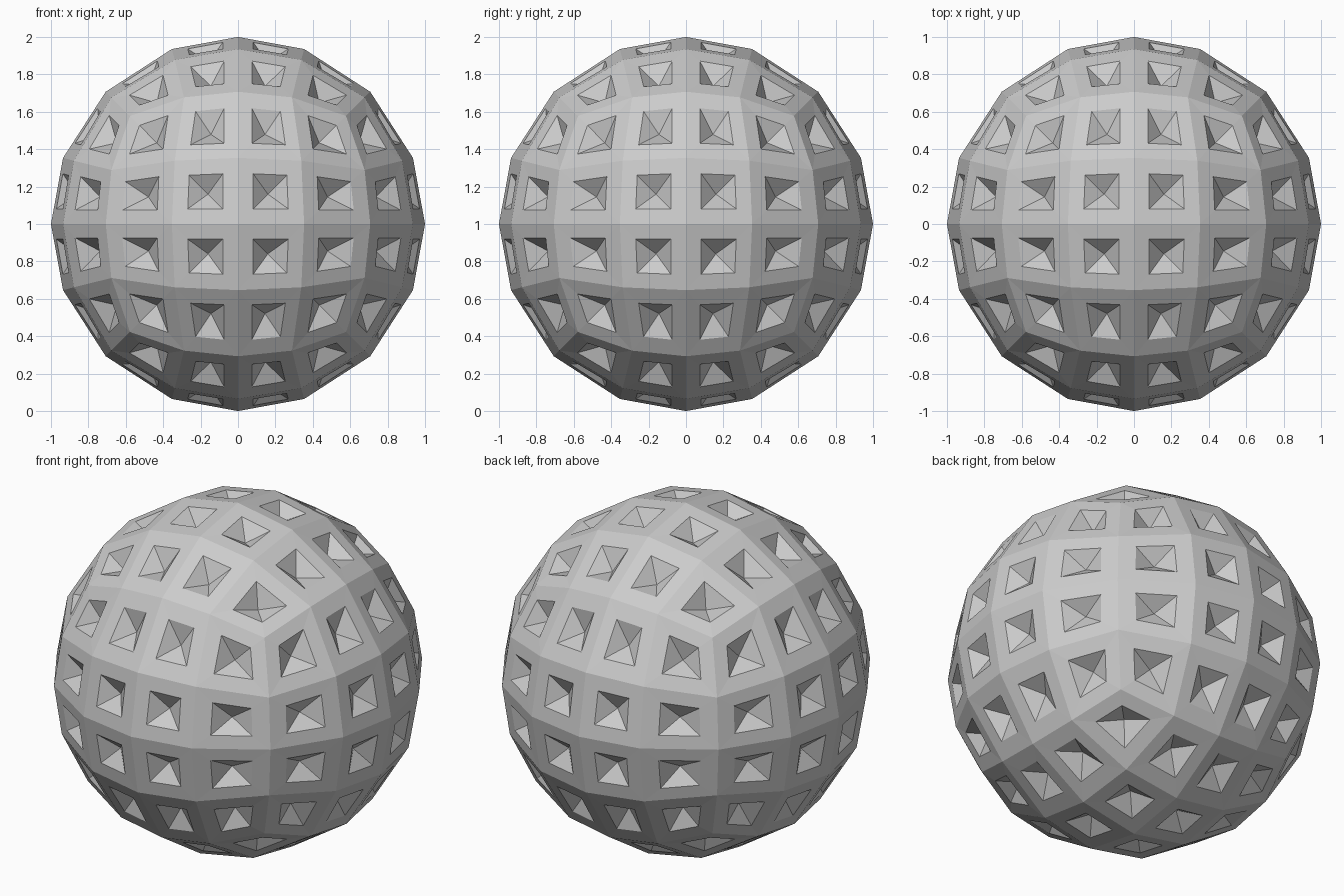
import bpy, bmesh
from math import sqrt
from mathutils import Vector

if "Cube" in bpy.data.objects:
    bpy.data.objects.remove(bpy.data.objects["Cube"])

PIT_SCALE = 0.53   # pit opening relative to its panel
PIT_DEPTH = 0.075  # depth of the pyramid-shaped dimple


def cube_to_sphere(p):
    # even mapping of a unit cube surface to a unit sphere
    x, y, z = (c * c for c in p)
    f = lambda a, b: sqrt(max(0.0, 1 - a / 2 - b / 2 + a * b / 3))
    return Vector((p.x * f(y, z), p.y * f(z, x), p.z * f(x, y)))


# cube with 4 x 4 panels per side, rounded into a ball
bm = bmesh.new()
bmesh.ops.create_cube(bm, size=2)
bmesh.ops.subdivide_edges(bm, edges=bm.edges[:], cuts=3, use_grid_fill=True)
for v in bm.verts:
    v.co = cube_to_sphere(v.co)
bm.normal_update()

# each panel becomes a frame around an inward pyramid
panels = bm.faces[:]
for face in panels:
    outer = face.verts[:]
    mid = face.calc_center_median()
    inner = [bm.verts.new(mid + (v.co - mid) * PIT_SCALE) for v in outer]
    tip = bm.verts.new(mid - mid.normalized() * PIT_DEPTH)
    for i in range(4):
        j = (i + 1) % 4
        bm.faces.new((outer[i], outer[j], inner[j], inner[i]))
        bm.faces.new((inner[i], inner[j], tip))
bmesh.ops.delete(bm, geom=panels, context='FACES_ONLY')
bmesh.ops.translate(bm, verts=bm.verts[:], vec=(0, 0, 1))
bm.normal_update()

mesh = bpy.data.meshes.new("dimpled_ball")
bm.to_mesh(mesh)
bm.free()
bpy.context.collection.objects.link(bpy.data.objects.new("dimpled_ball", mesh))
